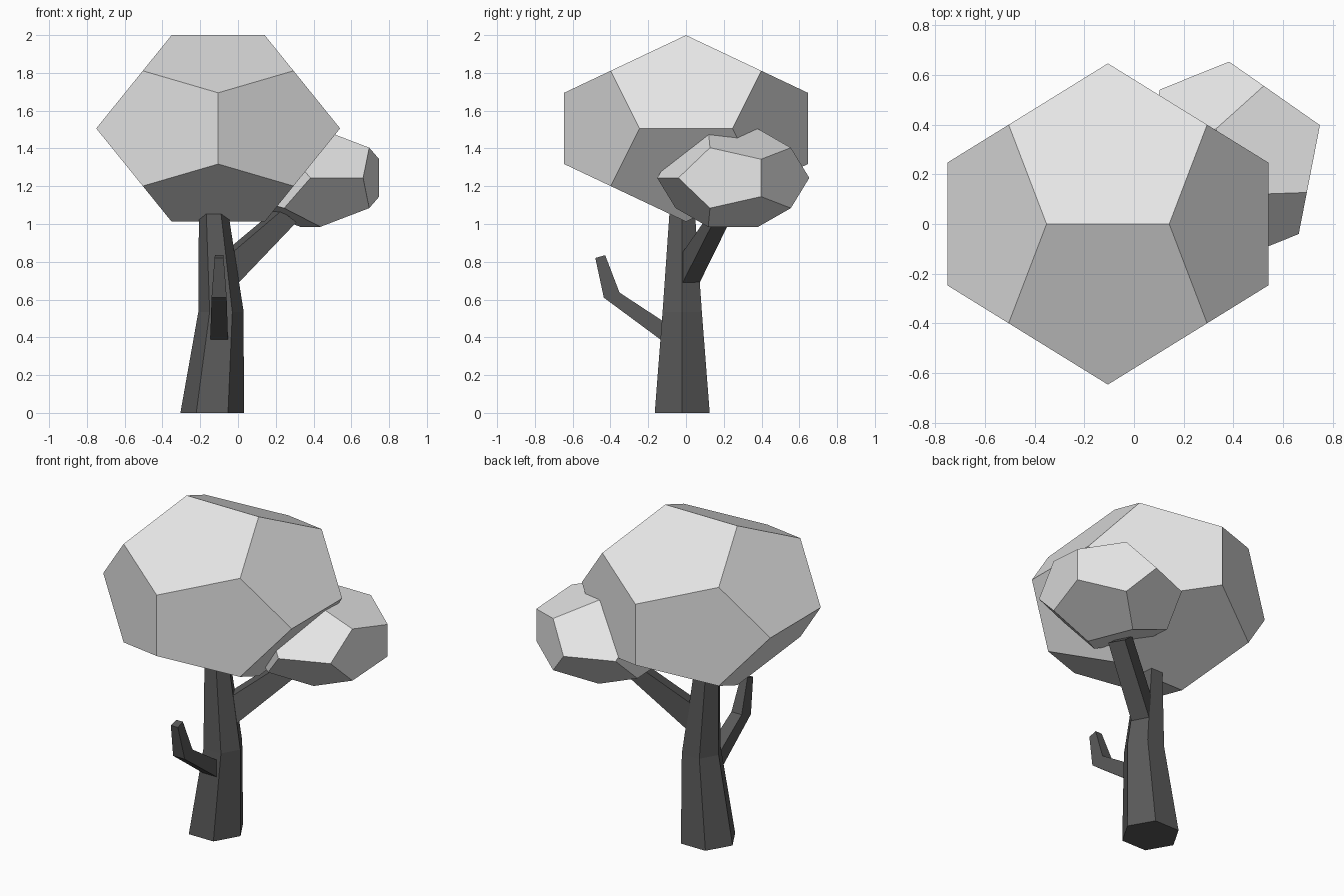
import bpy, bmesh, math
from mathutils import Vector

if "Cube" in bpy.data.objects:
    bpy.data.objects.remove(bpy.data.objects["Cube"])

PHI = (1 + 5 ** 0.5) / 2


def material(name, v):
    m = bpy.data.materials.new(name)
    m.diffuse_color = (v, v, v, 1)
    m.use_nodes = True
    m.node_tree.nodes["Principled BSDF"].inputs["Base Color"].default_value = m.diffuse_color
    return m


LEAF = material("pale grey", 0.8)
BARK = material("dark grey", 0.1)


def finish(name, bm, mat):
    bmesh.ops.recalc_face_normals(bm, faces=bm.faces)
    me = bpy.data.meshes.new(name)
    bm.to_mesh(me)
    bm.free()
    me.materials.append(mat)
    ob = bpy.data.objects.new(name, me)
    bpy.context.collection.objects.link(ob)
    return ob


def dodecahedron(name, centre, scale, turn=0):
    bm = bmesh.new()
    s = (-1, 1)
    pts = [(a, b, c) for a in s for b in s for c in s]
    for a in s:
        for b in s:
            pts += [(a / PHI, 0, b * PHI), (a * PHI, b / PHI, 0), (0, a * PHI, b / PHI)]
    for p in pts:
        bm.verts.new([p[i] * scale[i] for i in range(3)])
    bmesh.ops.convex_hull(bm, input=bm.verts)
    bmesh.ops.dissolve_limit(bm, angle_limit=0.02, verts=bm.verts, edges=bm.edges)
    ob = finish(name, bm, LEAF)
    ob.location = centre
    ob.rotation_euler.z = math.radians(turn)


def loft(name, rings):
    bm = bmesh.new()
    loops = [[bm.verts.new(p) for p in r] for r in rings]
    n = len(loops[0])
    for a, b in zip(loops, loops[1:]):
        for i in range(n):
            j = (i + 1) % n
            bm.faces.new((a[i], a[j], b[j], b[i]))
    bm.faces.new(loops[0])
    bm.faces.new(loops[-1])
    finish(name, bm, BARK)


def hexagon(cx, z, r):
    return [(cx + r * math.cos(k * math.pi / 3), -0.02 + r * math.sin(k * math.pi / 3), z)
            for k in range(6)]


# Foliage
dodecahedron("large_foliage", (-0.105, 0, 1.506), (0.399, 0.399, 0.305))
dodecahedron("small_foliage", (0.383, 0.25, 1.244), (0.231, 0.243, 0.16), 112)

# Trunk: tapered hexagon with a bend
loft("trunk", [hexagon(-0.137, 0, 0.168), hexagon(-0.09, 0.535, 0.12), hexagon(-0.13, 1.07, 0.077)])

# Side branch holding the small foliage
loft("side_branch", [
    [(-0.01, -0.025, 0.675), (-0.065, 0.065, 0.675), (-0.085, 0.055, 0.84), (-0.04, -0.025, 0.84)],
    [(0.31, 0.145, 1.01), (0.26, 0.23, 1.01), (0.19, 0.21, 1.07), (0.23, 0.135, 1.07)]])


# Broken front branch: pairs of lower and upper (y, z) with half widths
def section(low, high, wl, wh):
    x = -0.1
    return [(x - wl, *low), (x + wl, *low), (x + wh, *high), (x - wh, *high)]


loft("front_branch", [
    section((-0.09, 0.355), (-0.09, 0.465), 0.048, 0.042),
    section((-0.435, 0.61), (-0.352, 0.637), 0.04, 0.035),
    section((-0.48, 0.82), (-0.428, 0.835), 0.024, 0.022)])
